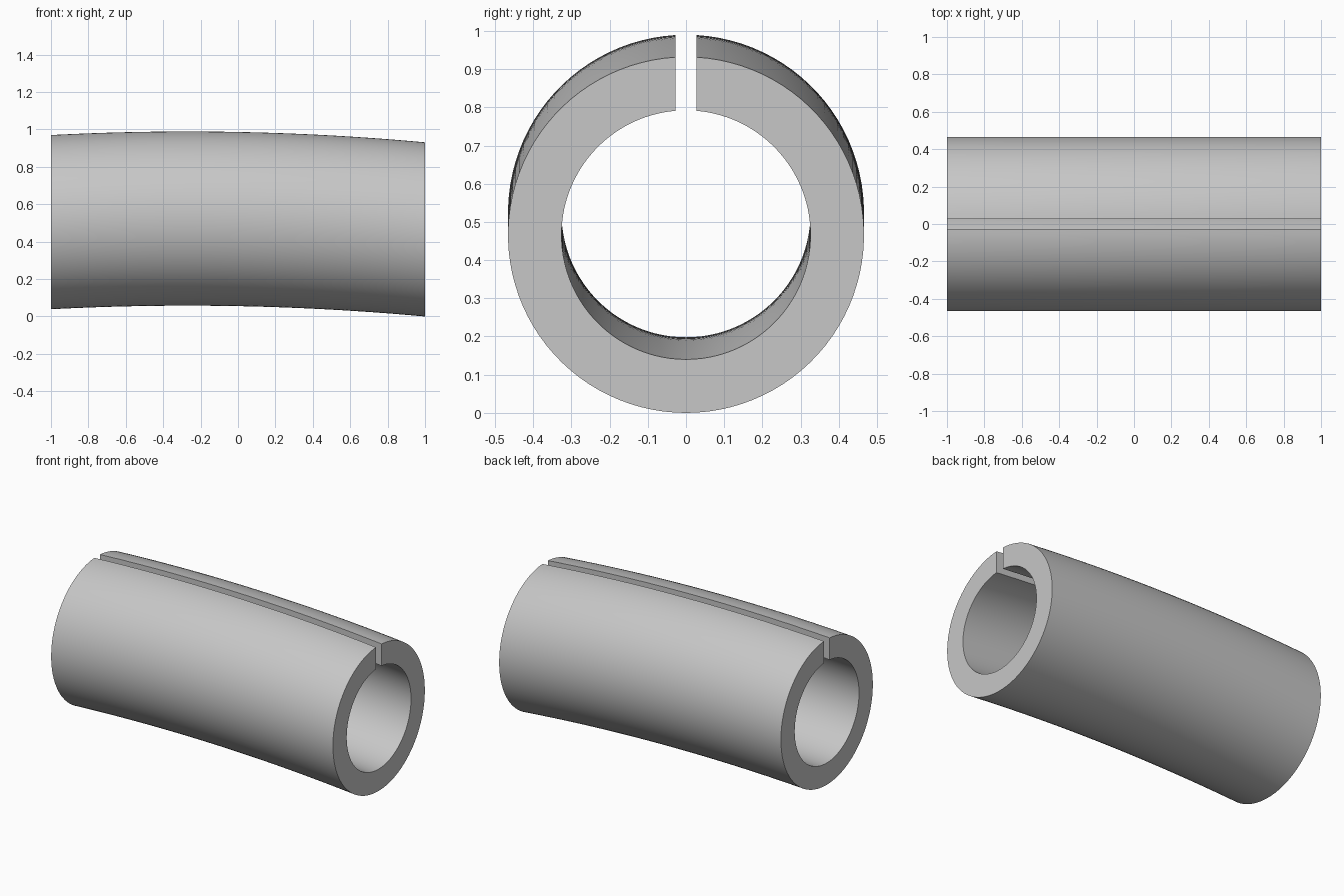
import bpy
import bmesh
import math

cube = bpy.data.objects.get("Cube")
if cube:
    bpy.data.objects.remove(cube, do_unlink=True)

OUTER, INNER, HALF_SLOT = 0.466, 0.326, 0.028
ARC_STEPS, LENGTH_STEPS = 96, 32


def rise(x):
    """Height of the gently bowed centre line above its lowest end."""
    return 0.058 * (1 - ((x + 0.27) / 1.27) ** 2)


def arc(radius):
    """Open circle in the y-z plane, leaving the slot at the top."""
    gap = math.asin(HALF_SLOT / radius)
    span = 2 * (math.pi - gap)
    angles = [gap + span * i / ARC_STEPS for i in range(ARC_STEPS + 1)]
    return [(radius * math.sin(a), radius * math.cos(a)) for a in angles]


# Split ring cross-section, swept along the bowed line
outer, inner = arc(OUTER), arc(INNER)
section = outer + inner[::-1]
n = len(section)
bm = bmesh.new()
rings = []
for s in range(LENGTH_STEPS + 1):
    x = -1 + 2 * s / LENGTH_STEPS
    rings.append([bm.verts.new((x, y, OUTER + rise(x) + z)) for y, z in section])

# Outer wall, bore and slot walls
for a, b in zip(rings, rings[1:]):
    for i in range(n):
        j = (i + 1) % n
        bm.faces.new((a[i], a[j], b[j], b[i]))

# Flat ends
for ring in (rings[0], rings[-1]):
    for i in range(ARC_STEPS):
        bm.faces.new((ring[i], ring[i + 1], ring[n - 2 - i], ring[n - 1 - i]))

bmesh.ops.recalc_face_normals(bm, faces=bm.faces)
mesh = bpy.data.meshes.new("split_tube")
bm.to_mesh(mesh)
bm.free()
tube = bpy.data.objects.new("split_tube", mesh)
bpy.context.collection.objects.link(tube)

# Plain grey finish
grey = bpy.data.materials.new("light_grey")
grey.use_nodes = True
colour = (0.57, 0.57, 0.57, 1)
grey.diffuse_color = colour
grey.node_tree.nodes["Principled BSDF"].inputs["Base Color"].default_value = colour
mesh.materials.append(grey)

# Smooth walls with crisp end and slot edges
bpy.ops.object.select_all(action="DESELECT")
tube.select_set(True)
bpy.context.view_layer.objects.active = tube
bpy.ops.object.shade_smooth_by_angle(angle=math.radians(30))
